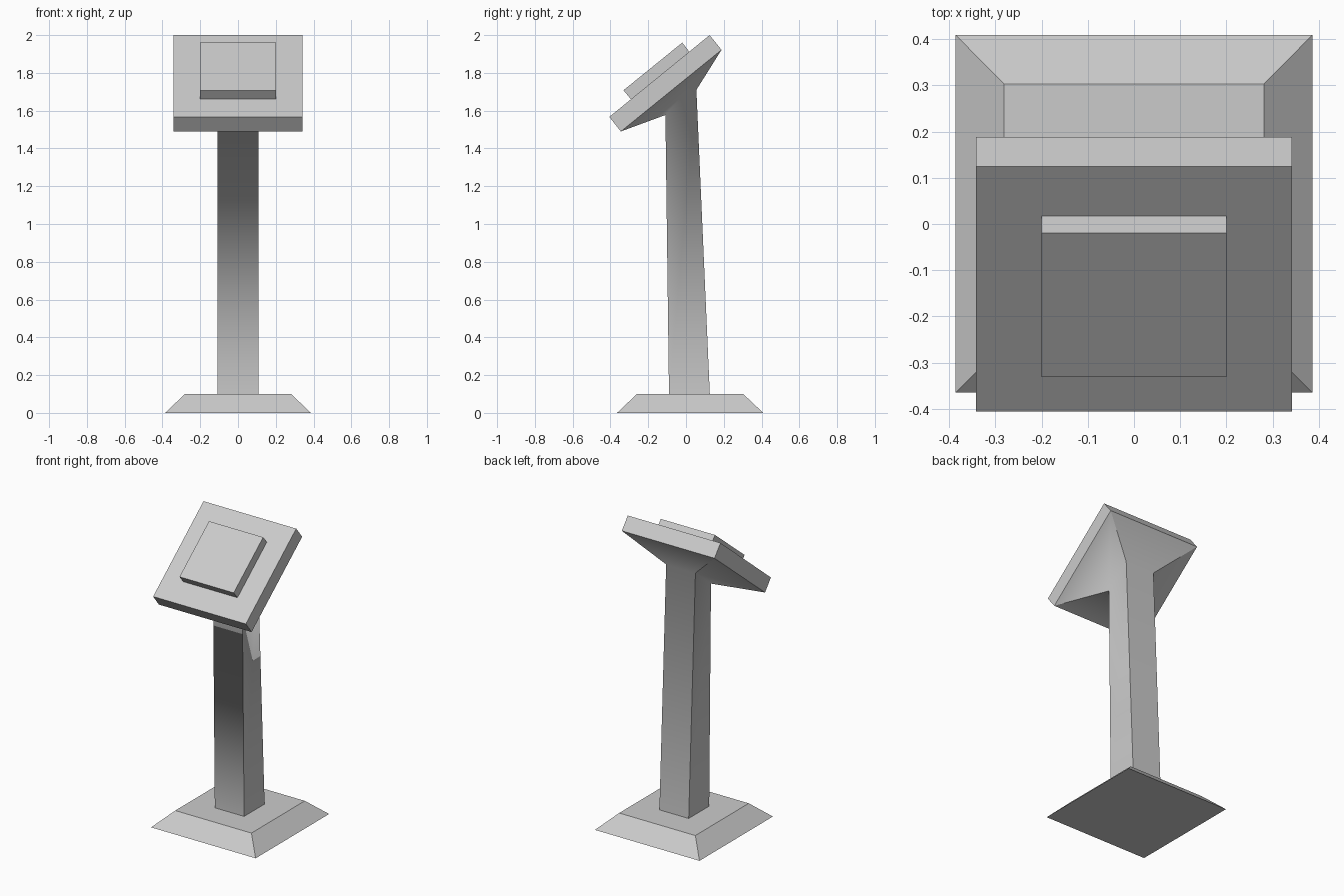
import bpy
import bmesh

cube = bpy.data.objects.get("Cube")
if cube:
    bpy.data.objects.remove(cube, do_unlink=True)

grey = bpy.data.materials.new("plain grey")
grey.use_nodes = True
GREY = (0.6, 0.6, 0.6, 1.0)
grey.diffuse_color = GREY
grey.node_tree.nodes["Principled BSDF"].inputs["Base Color"].default_value = GREY


def loft(name, rings, soft_rings=(), caps=True):
    """Join four-cornered rings, each (half width, front (y, z), back (y, z)).
    Rings listed in soft_rings are shaded smoothly across; other edges stay sharp."""
    bm = bmesh.new()
    loops = []
    for w, (fy, fz), (by, bz) in rings:
        corners = [(-w, fy, fz), (w, fy, fz), (w, by, bz), (-w, by, bz)]
        loops.append([bm.verts.new(c) for c in corners])
    for low, high in zip(loops, loops[1:]):
        for i in range(4):
            j = (i + 1) % 4
            bm.faces.new((low[i], low[j], high[j], high[i]))
    if caps:
        bm.faces.new(loops[0][::-1])
        bm.faces.new(loops[-1])
    for face in bm.faces:
        face.smooth = bool(soft_rings)
    soft = [set(loops[k]) for k in soft_rings]
    for edge in bm.edges:
        edge.smooth = any(set(edge.verts) <= ring for ring in soft)
    mesh = bpy.data.meshes.new(name)
    bm.to_mesh(mesh)
    bm.free()
    mesh.materials.append(grey)
    obj = bpy.data.objects.new(name, mesh)
    bpy.context.collection.objects.link(obj)
    return obj


# Sloped foot
loft("base", [
    (0.386, (-0.365, 0), (0.409, 0)),
    (0.281, (-0.26, 0.1), (0.303, 0.1)),
])

# Leaning post that flares out under the panel
panel_back = (0.342, (-0.345, 1.49), (0.188, 1.922))
loft("column", [
    (0.108, (-0.09, 0.1), (0.126, 0.1)),
    (0.108, (-0.109, 1.577), (0.055, 1.71)),
    panel_back,
], soft_rings=(1,), caps=False)

# Tilted panel
loft("panel", [
    panel_back,
    (0.342, (-0.406, 1.567), (0.125, 2.0)),
])

# Raised screen block
loft("screen", [
    (0.2, (-0.291, 1.66), (0.018, 1.912)),
    (0.2, (-0.331, 1.708), (-0.02, 1.96)),
])
